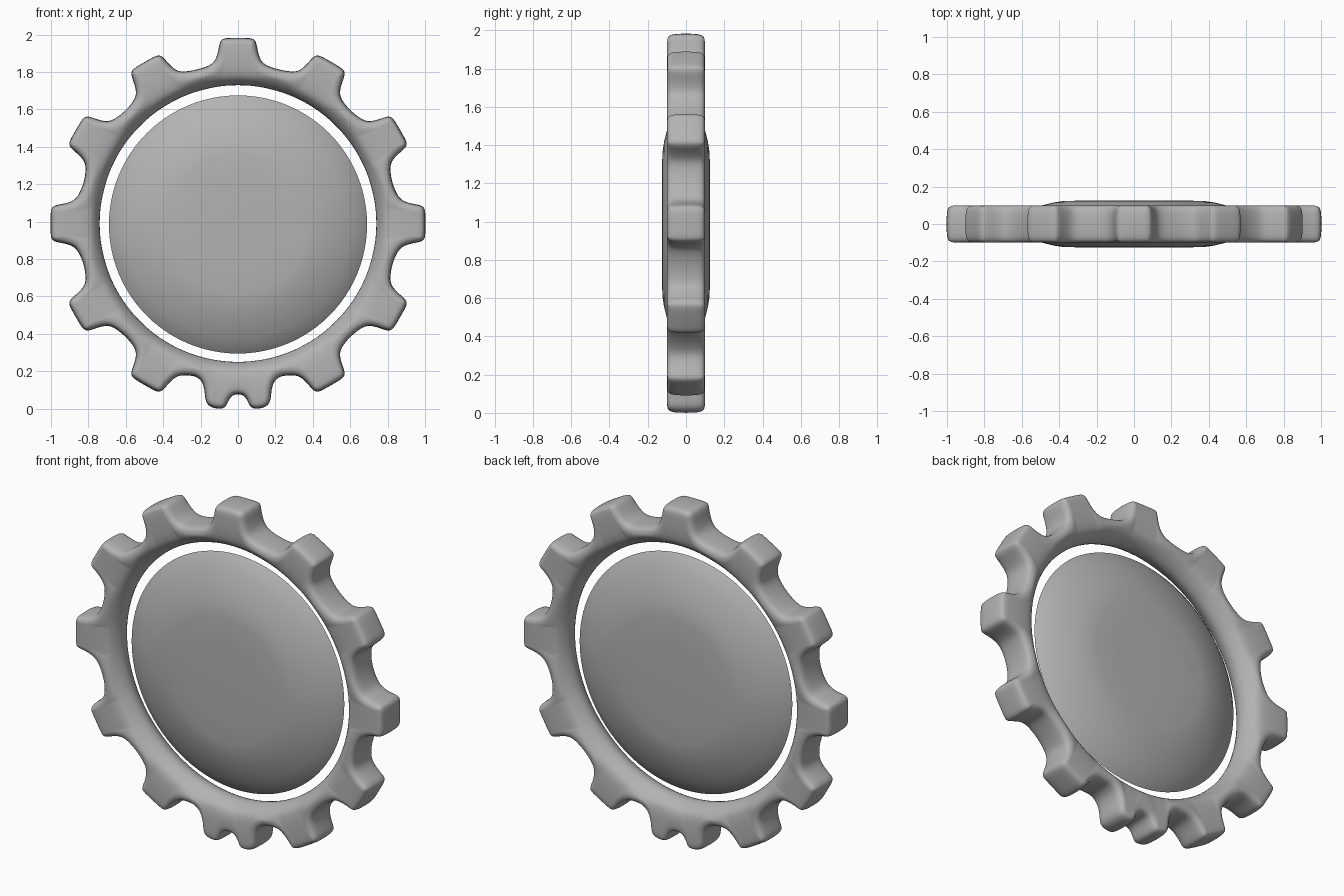
import bpy, bmesh, math
from mathutils import Vector

old = bpy.data.objects.get("Cube")
if old:
    bpy.data.objects.remove(old, do_unlink=True)

CENTRE_Z = 0.99
grey = bpy.data.materials.new("plain grey")
grey.use_nodes = True
COLOUR = (0.45, 0.45, 0.45, 1)
grey.diffuse_color = COLOUR
grey.node_tree.nodes["Principled BSDF"].inputs["Base Color"].default_value = COLOUR


def finish(name, bm, levels):
    bmesh.ops.recalc_face_normals(bm, faces=bm.faces)
    mesh = bpy.data.meshes.new(name)
    bm.to_mesh(mesh)
    bm.free()
    mesh.materials.append(grey)
    mesh.shade_smooth()
    obj = bpy.data.objects.new(name, mesh)
    bpy.context.collection.objects.link(obj)
    obj.location.z = CENTRE_Z
    if levels:
        sub = obj.modifiers.new("rounding", "SUBSURF")
        sub.levels = sub.render_levels = levels
    return obj


def bridge(bm, a, b):
    for i in range(len(a)):
        j = (i + 1) % len(a)
        bm.faces.new((a[i], a[j], b[j], b[i]))


# Half tooth outlines: sideways offset, distance from the hub
tooth = [(0.0, 0.993), (0.045, 0.993), (0.085, 0.99), (0.1, 0.965), (0.106, 0.92),
         (0.122, 0.868), (0.155, 0.842)]
split_tooth = [(0.0, 0.912), (0.03, 0.917), (0.05, 0.945), (0.065, 0.985), (0.1, 0.993),
               (0.155, 0.982), (0.177, 0.945), (0.178, 0.89), (0.195, 0.835), (0.235, 0.815)]

# Gear outline: twelve teeth, the lowest one notched
outline = []
for k in range(12):
    angle = math.radians(-90 + 30 * k)
    half = split_tooth if k == 0 else tooth
    out = Vector((math.cos(angle), math.sin(angle)))
    side = Vector((-out.y, out.x))
    stretch = 1 + 0.01 * abs(out.x)
    full = [(-s, r) for s, r in reversed(half[1:])] + half
    outline += [out * r * stretch + side * s for s, r in full]
    valley = angle + math.radians(15 if 0 < k < 11 else 17 if k == 0 else 13)
    outline.append(Vector((math.cos(valley), math.sin(valley))) * 0.852)


def inset(points, amount):
    result = []
    for i, p in enumerate(points):
        along = (points((i + 1) % len(points)) if callable(points)
                 else points[(i + 1) % len(points)]) - points[i - 1]
        normal = Vector((along.y, -along.x)).normalized()
        result.append(p - normal * amount)
    return result


def circle(radius):
    return [p.normalized() * radius for p in outline]


# Toothed ring: closed cross-section carried round the outline
sections = [(outline, -0.062), (inset(outline, 0.012), -0.094), (inset(outline, 0.04), -0.101),
            (circle(0.80), -0.099), (circle(0.765), -0.07), (circle(0.727), 0),
            (circle(0.765), 0.07), (circle(0.80), 0.099),
            (inset(outline, 0.04), 0.101), (inset(outline, 0.012), 0.094), (outline, 0.062)]
bm = bmesh.new()
loops = [[bm.verts.new((p.x, y, p.y)) for p in pts] for pts, y in sections]
for i in range(len(loops)):
    bridge(bm, loops[i], loops[(i + 1) % len(loops)])
finish("toothed_ring", bm, 2)

# Lens-shaped centre disc: flat middle curving to a thin rim
half_lens = [(0.2, 0.125), (0.37, 0.124), (0.43, 0.115), (0.49, 0.1), (0.55, 0.079),
             (0.61, 0.053), (0.66, 0.025)]
profile = half_lens + [(0.69, 0)] + [(r, -y) for r, y in reversed(half_lens)]
COUNT = 96
bm = bmesh.new()
loops = [[bm.verts.new((r * math.cos(math.tau * i / COUNT), y, r * math.sin(math.tau * i / COUNT)))
          for i in range(COUNT)] for r, y in profile]
for a, b in zip(loops, loops[1:]):
    bridge(bm, a, b)
bm.faces.new(loops[0])
bm.faces.new(loops[-1])
disc = finish("centre_disc", bm, 0)
disc.location.z = 0.985
bpy.ops.object.select_all(action="DESELECT")
disc.select_set(True)
bpy.context.view_layer.objects.active = disc
bpy.ops.object.shade_smooth_by_angle(angle=math.radians(40))
